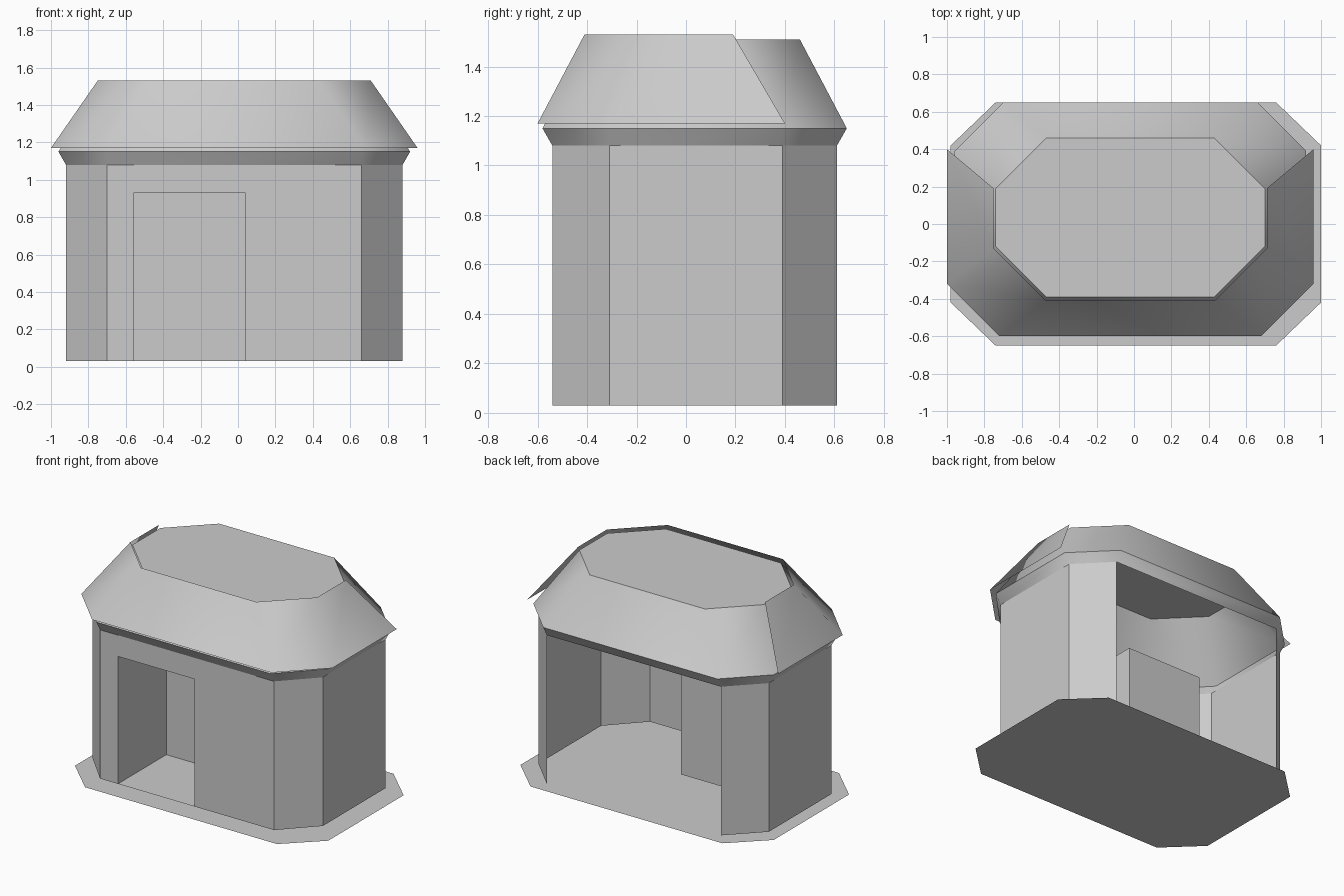
import bpy
import math

cube = bpy.data.objects.get("Cube")
if cube:
    bpy.data.objects.remove(cube, do_unlink=True)

grey = bpy.data.materials.new("plain_grey")
grey.use_nodes = True
colour = (0.6, 0.6, 0.6, 1)
grey.diffuse_color = colour
grey.node_tree.nodes["Principled BSDF"].inputs["Base Color"].default_value = colour


def octagon(outer_x, outer_y, corner_x, corner_y, z):
    """Chamfered rectangle, anticlockwise from the left end of the front edge."""
    (x0, x1), (y0, y1) = outer_x, outer_y
    (cx0, cx1), (cy0, cy1) = corner_x, corner_y
    return [(cx0, y0, z), (cx1, y0, z), (x1, cy0, z), (x1, cy1, z),
            (cx1, y1, z), (cx0, y1, z), (x0, cy1, z), (x0, cy0, z)]


def loft(rings, skip=()):
    """Side faces between stacked octagons; skip lists the sides left open."""
    verts = [v for ring in rings for v in ring]
    faces = []
    for r in range(len(rings) - 1):
        for i in range(8):
            if i not in skip:
                j = (i + 1) % 8
                faces.append((r * 8 + i, r * 8 + j, r * 8 + 8 + j, r * 8 + 8 + i))
    return verts, faces


def build(name, verts, faces, smooth=False):
    mesh = bpy.data.meshes.new(name)
    mesh.from_pydata(verts, [], faces)
    mesh.materials.append(grey)
    obj = bpy.data.objects.new(name, mesh)
    bpy.context.collection.objects.link(obj)
    if smooth:
        bpy.ops.object.select_all(action="DESELECT")
        obj.select_set(True)
        bpy.context.view_layer.objects.active = obj
        bpy.ops.object.shade_smooth_by_angle(angle=math.radians(42))
    return obj


FRONT, BACK_SIDES, BACK = 0, (3, 4, 5), 4
corners = (-0.70, 0.66), (-0.31, 0.39)
floor_z, wall_top = 0.03, 1.08

# Ground slab
slab = octagon((-0.98, 1.0), (-0.65, 0.65), (-0.74, 0.76), (-0.42, 0.42), 0)
build("ground_slab", slab, [tuple(range(8))])

# Walls: back left open, front built separately around the doorway
wall_low = octagon((-0.92, 0.88), (-0.54, 0.61), *corners, floor_z)
wall_high = [(x, y, wall_top) for x, y, z in wall_low]
build("walls", *loft([wall_low, wall_high], skip=(FRONT, BACK)))

# Front wall with doorway
left, right, door_top = -0.56, 0.04, 0.93
front_y, recess_y = -0.54, 0.0
(wx0, wx1), _ = corners
outline = [(wx0, floor_z), (left, floor_z), (left, door_top), (right, door_top),
           (right, floor_z), (wx1, floor_z), (wx1, wall_top), (wx0, wall_top)]
build("front_wall", [(x, front_y, z) for x, z in outline],
      [(0, 1, 2, 7), (2, 3, 6, 7), (3, 4, 5, 6)])

# Recessed entrance box, open to the front
door = [(left, floor_z), (right, floor_z), (right, door_top), (left, door_top)]
recess = [(x, y, z) for y in (front_y, recess_y) for x, z in door]
sides = [(i, i + 4, (i + 1) % 4 + 4, (i + 1) % 4) for i in range(4)]
build("entrance_recess", recess, sides + [(4, 5, 6, 7)])

# Flared cornice and roof shell with a flat top
eave = octagon((-0.96, 0.92), (-0.58, 0.65), *corners, 1.15)
crown = octagon((-0.74, 0.70), (-0.39, 0.46), (-0.47, 0.43), (-0.12, 0.19), 1.51)
verts, faces = loft([wall_high, eave, crown])
build("roof_shell", verts, faces + [tuple(range(16, 24))], smooth=True)

# Thin cladding standing off the front and sides of the roof
clad_low = octagon((-1.0, 0.96), (-0.60, 0.67), (-0.72, 0.68), (-0.32, 0.40), 1.17)
clad_high = octagon((-0.75, 0.71), (-0.41, 0.48), (-0.47, 0.43), (-0.13, 0.19), 1.53)
build("roof_cladding", *loft([clad_low, clad_high], skip=BACK_SIDES), smooth=True)
